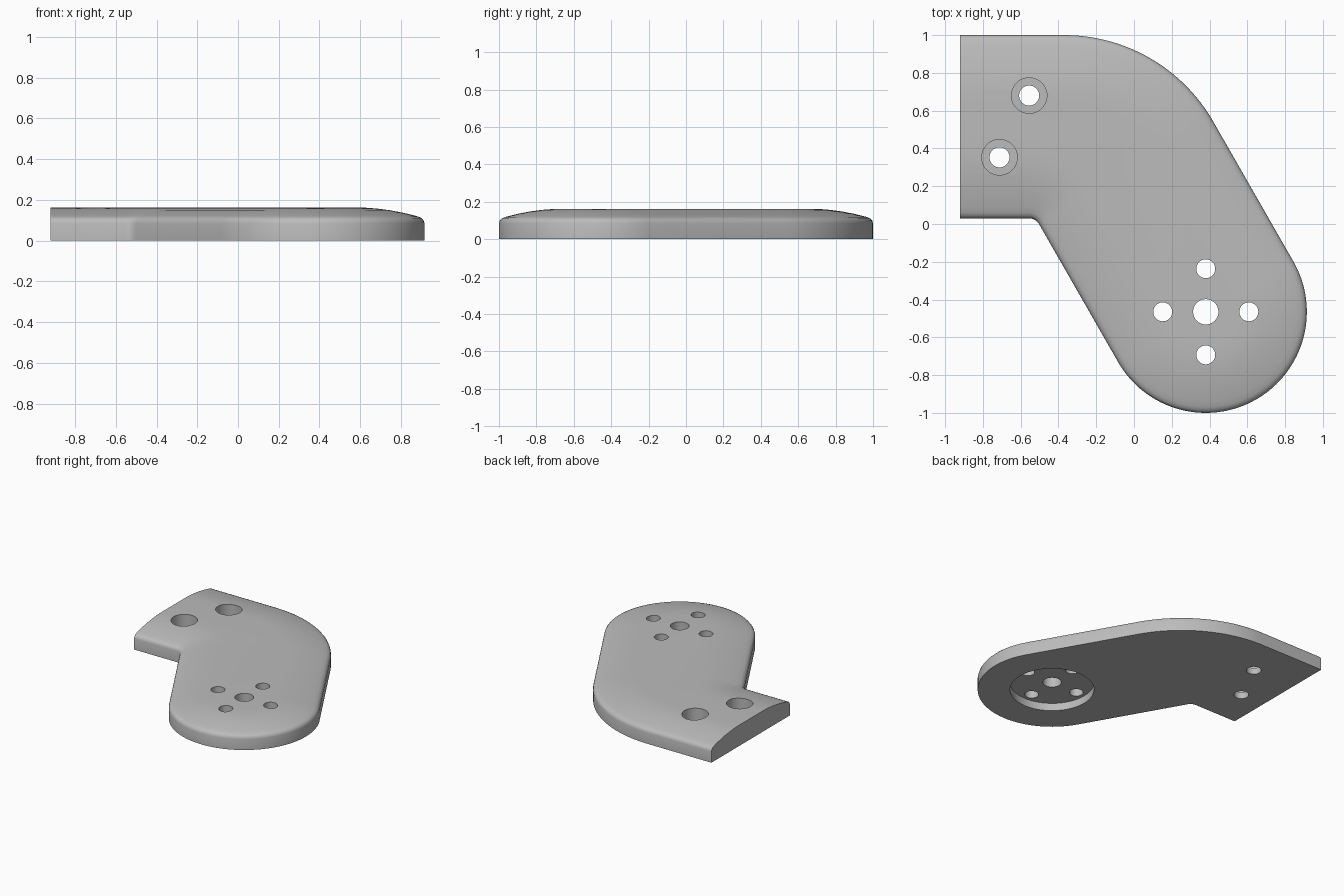
import bpy, bmesh, math

cube = bpy.data.objects.get("Cube")
if cube:
    bpy.data.objects.remove(cube)

grey = bpy.data.materials.new("plain grey")
grey.use_nodes = True
grey.diffuse_color = (0.5, 0.5, 0.5, 1)
grey.node_tree.nodes["Principled BSDF"].inputs["Base Color"].default_value = (0.5, 0.5, 0.5, 1)

END_X = -0.92
PIVOT = (0.38, -0.465)


def arc(cx, cy, r, a0, a1, n):
    angles = [math.radians(a0 + (a1 - a0) * i / n) for i in range(n + 1)]
    return [(cx + r * math.cos(a), cy + r * math.sin(a)) for a in angles]


def outline(d):
    """Bent plate outline, moved inward by d everywhere but at the cut end."""
    return ([(END_X, 1 - d)]
            + arc(-0.37, 0.09, 0.91 - d, 90, 30, 24)
            + arc(*PIVOT, 0.535 - d, 30, -150, 64)
            + arc(-0.555, -0.03, 0.06 + d, 30, 90, 12)
            + [(END_X, 0.03 + d)])


# Plate: upright wall, rounded rim, then a shallow crown (inset, height)
profile = [(0, 0), (0, 0.085), (0.004, 0.099), (0.013, 0.11), (0.03, 0.118),
           (0.06, 0.126), (0.11, 0.138), (0.17, 0.149), (0.23, 0.157),
           (0.29, 0.162), (0.36, 0.163)]
bm = bmesh.new()
rings = [[bm.verts.new((x, y, z)) for x, y in outline(d)] for d, z in profile]
end_faces = []
for low, high in zip(rings, rings[1:]):
    n = len(low)
    for i in range(n):
        j = (i + 1) % n
        face = bm.faces.new((low[i], low[j], high[j], high[i]))
        if j == 0:
            end_faces.append(face)
bm.faces.new(rings[0])
bm.faces.new(rings[-1])
bmesh.ops.dissolve_faces(bm, faces=end_faces)
bmesh.ops.recalc_face_normals(bm, faces=bm.faces[:])
mesh = bpy.data.meshes.new("bent_plate")
bm.to_mesh(mesh)
bm.free()
mesh.materials.append(grey)
plate = bpy.data.objects.new("bent_plate", mesh)
bpy.context.collection.objects.link(plate)


def drill(x, y, r, z0, z1):
    """Cut a round hole between two heights."""
    bpy.ops.mesh.primitive_cylinder_add(vertices=48, radius=r, depth=z1 - z0,
                                        location=(x, y, (z0 + z1) / 2))
    cutter = bpy.context.object
    cutter.name = "hole_cutter"
    cutter.hide_render = True
    cutter.data.materials.append(grey)
    mod = plate.modifiers.new("hole", 'BOOLEAN')
    mod.operation = 'DIFFERENCE'
    mod.solver = 'EXACT'
    mod.object = cutter
    bpy.ops.object.select_all(action='DESELECT')
    bpy.context.view_layer.objects.active = plate
    plate.select_set(True)
    bpy.ops.object.modifier_apply(modifier=mod.name)
    bpy.data.objects.remove(cutter)


# Round recess under the pivot
drill(*PIVOT, 0.303, -0.1, 0.06)

# Centre hole and four holes around it
drill(*PIVOT, 0.067, -0.2, 0.3)
for k in range(4):
    a = k * math.pi / 2
    drill(PIVOT[0] + 0.228 * math.cos(a), PIVOT[1] + 0.228 * math.sin(a), 0.05, -0.2, 0.3)

# Counterbored screw holes near the cut end
for x, y in ((-0.555, 0.68), (-0.712, 0.353)):
    drill(x, y, 0.094, 0.05, 0.3)
    drill(x, y, 0.053, -0.2, 0.3)

bpy.ops.object.shade_smooth_by_angle(angle=math.radians(35))
